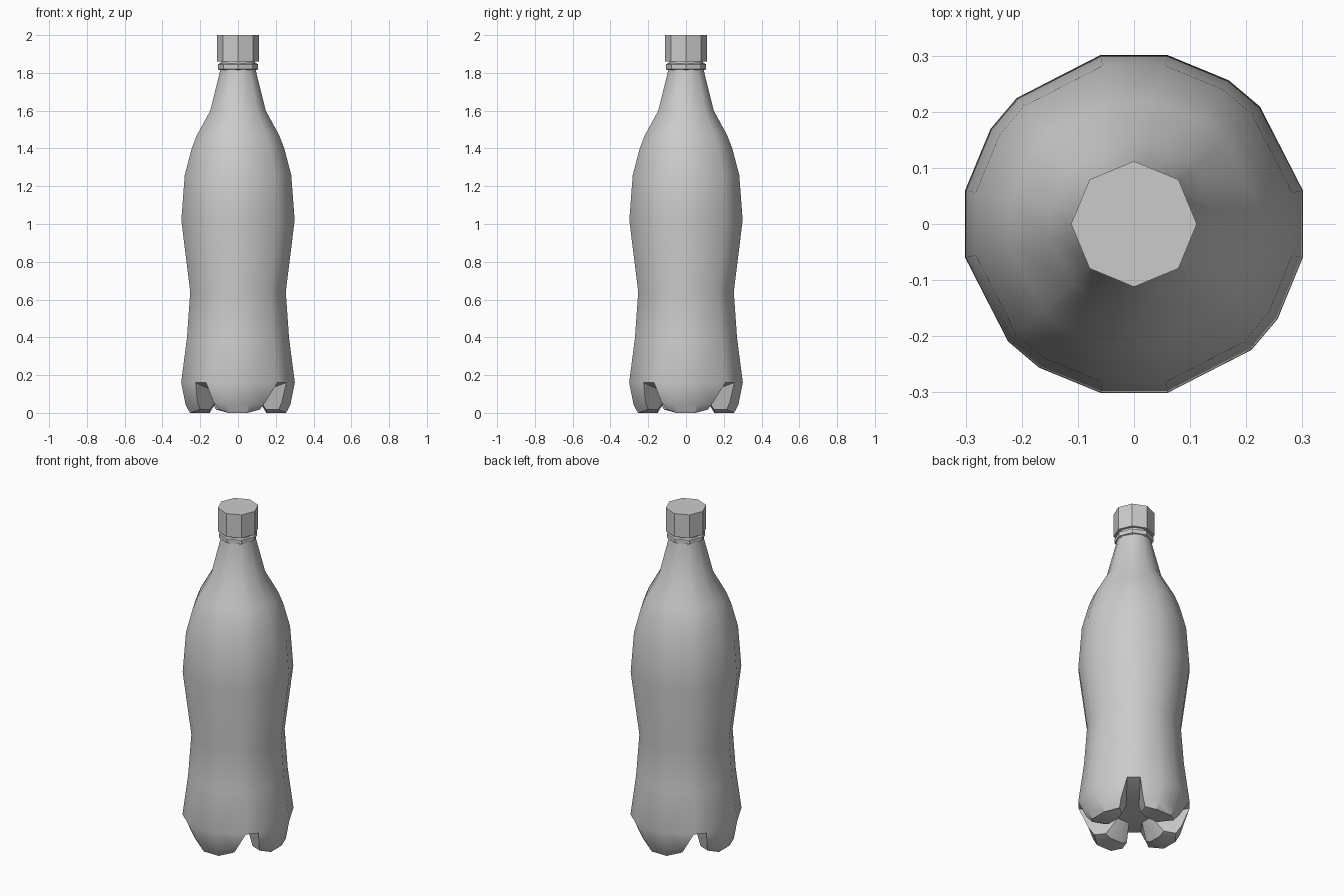
import bpy, bmesh
from math import cos, sin, radians, pi

if "Cube" in bpy.data.objects:
    bpy.data.objects.remove(bpy.data.objects["Cube"])


def finish(bm, name, angle=35):
    bmesh.ops.recalc_face_normals(bm, faces=bm.faces[:])
    me = bpy.data.meshes.new(name)
    bm.to_mesh(me)
    bm.free()
    ob = bpy.data.objects.new(name, me)
    bpy.context.collection.objects.link(ob)
    bpy.ops.object.select_all(action='DESELECT')
    ob.select_set(True)
    bpy.context.view_layer.objects.active = ob
    bpy.ops.object.shade_smooth_by_angle(angle=radians(angle))
    return ob


def bridge(bm, a, b):
    n = len(a)
    for i in range(n):
        bm.faces.new((a[i], a[(i + 1) % n], b[(i + 1) % n], b[i]))


def lathe(name, profile, sides):
    bm = bmesh.new()
    rings = [[bm.verts.new((r * cos(2 * pi * i / sides), r * sin(2 * pi * i / sides), z))
              for i in range(sides)] for r, z in profile]
    for a, b in zip(rings, rings[1:]):
        bridge(bm, a, b)
    bm.faces.new(rings[0])
    bm.faces.new(rings[-1])
    return finish(bm, name)


# Body: four columns per quarter, (half width, height) profile above the feet
bm = bmesh.new()
COLUMNS = (-33.5, -11.25, 11.25, 43)
angles = [radians(a + 90 * k) for k in range(4) for a in COLUMNS]
profile = [(0.301, 0.16), (0.27, 0.40), (0.253, 0.64), (0.30, 1.02), (0.282, 1.26),
           (0.245, 1.40), (0.218, 1.47), (0.147, 1.60), (0.095, 1.81), (0.09, 1.87)]
rings = []
for w, z in profile:
    r = w / cos(radians(11.25))
    rings.append([bm.verts.new((r * cos(a), r * sin(a), z)) for a in angles])
for a, b in zip(rings, rings[1:]):
    bridge(bm, a, b)
bm.faces.new(rings[-1])

# Four feet, each lofted from the rim down and inwards: sideways, outwards, height
LEVELS = [
    ((-.13, -.06, .06, .145), (.232, .278, .278, .215), .045),
    ((-.10, -.05, .05, .115), (.215, .255, .255, .20), .005),
    ((-.075, -.04, .04, .075), (.15, .15, .15, .15), .005),
    ((-.04, -.015, .015, .04), (.09, .09, .09, .09), .10),
]
feet = []
for k in range(4):
    c, s = cos(k * pi / 2), sin(k * pi / 2)
    rows = [rings[0][4 * k:4 * k + 4]]
    for side, out, z in LEVELS:
        # outer columns rise slightly so the foot is rounded
        rows.append([bm.verts.new((o * c - t * s, o * s + t * c, z + (.012 if j in (0, 3) and z < .05 else 0)
                                   - (.005 if j in (1, 2) and z < .01 else 0)))
                     for j, (t, o) in enumerate(zip(side, out))])
    for a, b in zip(rows, rows[1:]):
        for j in range(3):
            bm.faces.new((a[j], a[j + 1], b[j + 1], b[j]))
    for j in (0, 3):
        bm.faces.new([row[j] for row in rows])
    feet.append(rows)

# Groove ceilings between the feet and the raised centre of the base
for k in range(4):
    p, q = feet[k], feet[(k + 1) % 4]
    bm.faces.new((p[0][3], q[0][0], q[-1][0], p[-1][3]))
bm.faces.new([v for f in feet for v in f[-1]])
finish(bm, "bottle_body")

# Neck ring and cap
lathe("neck_ring", [(.09, 1.812), (.107, 1.82), (.107, 1.845), (.095, 1.852)], 8)
lathe("cap", [(.112, 1.86), (.112, 2.0)], 8)
